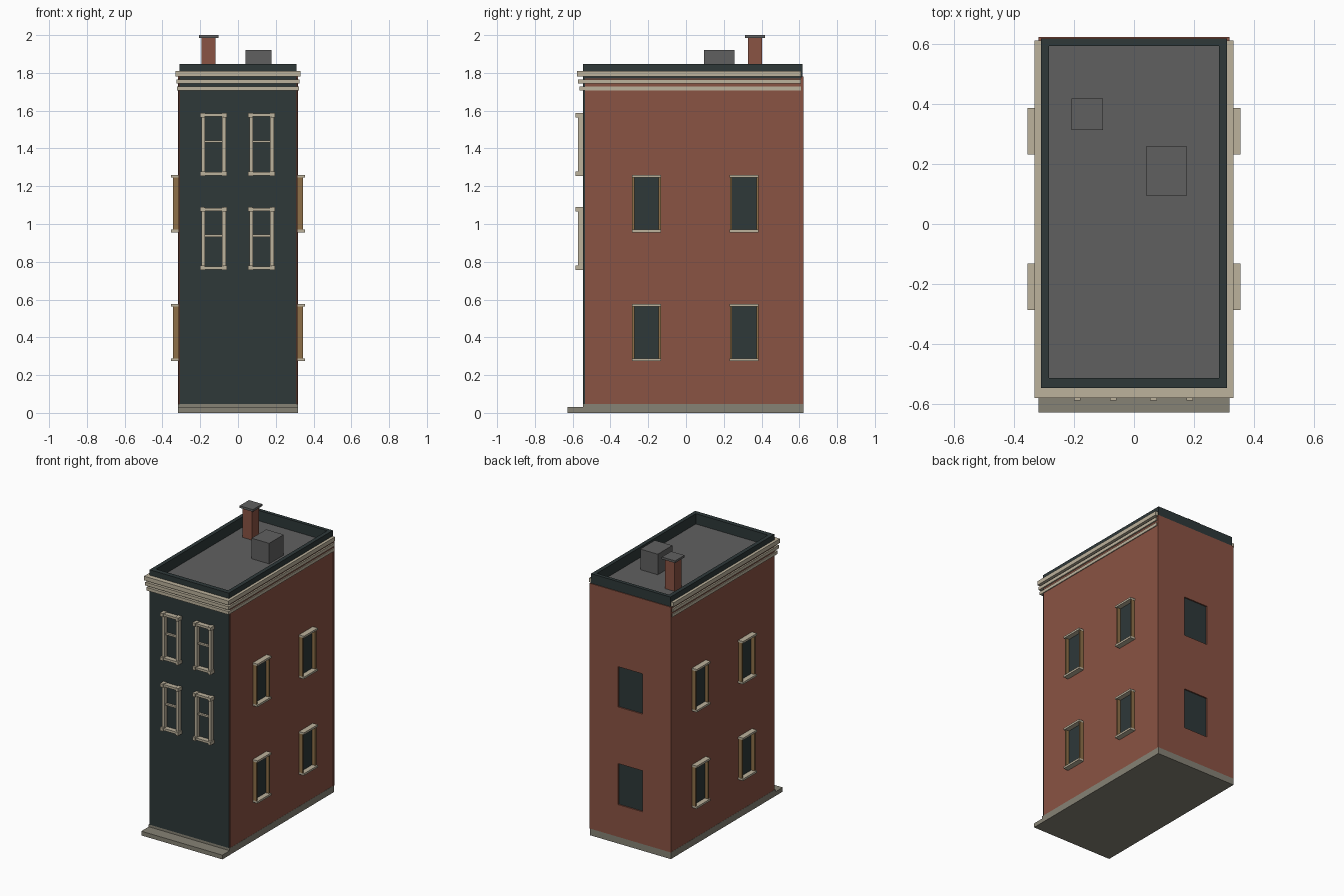
import bpy
import bmesh

if "Cube" in bpy.data.objects:
    bpy.data.objects.remove(bpy.data.objects["Cube"])


def material(name, rgb):
    """Flat material from 0-255 display values."""
    def lin(c):
        c /= 255
        return c / 12.92 if c <= 0.04045 else ((c + 0.055) / 1.055) ** 2.4
    col = [lin(c) for c in rgb] + [1]
    m = bpy.data.materials.new(name)
    m.use_nodes = True
    m.diffuse_color = col
    m.node_tree.nodes["Principled BSDF"].inputs["Base Color"].default_value = col
    return m


BRICK = material("brick", (138, 83, 67))
DARK = material("dark slate", (46, 56, 57))
CREAM = material("cream trim", (188, 178, 156))
TAN = material("tan jamb", (142, 112, 72))
STONE = material("stone", (134, 130, 117))
ROOF = material("roof grey", (96, 96, 96))


def boxes(name, mat, *spans):
    """One object made of boxes, each given as x, y and z ranges."""
    bm = bmesh.new()
    for span in spans:
        vs = bmesh.ops.create_cube(bm, size=1)["verts"]
        for v in vs:
            v.co = [(a + b) / 2 + c * abs(b - a) for (a, b), c in zip(span, v.co)]
    me = bpy.data.meshes.new(name)
    bm.to_mesh(me)
    bm.free()
    me.materials.append(mat)
    ob = bpy.data.objects.new(name, me)
    bpy.context.collection.objects.link(ob)
    return ob


def around(c, half):
    return (c - half, c + half)


FRONT, BACK, SIDE = -0.535, 0.61, 0.316
WALL_TOP = 1.77

# Foundation and front step
boxes("foundation", STONE, ((-0.317, 0.317), (-0.545, 0.622), (0, 0.047)))
boxes("front_step", STONE, ((-0.317, 0.317), (-0.627, -0.54), (0, 0.03)))

# Main walls and dark front
boxes("brick_walls", BRICK, ((-SIDE, SIDE), (FRONT, BACK), (0.047, WALL_TOP)))
boxes("front_facade", DARK, ((-0.31, 0.31), (-0.545, FRONT), (0.047, WALL_TOP)))

# Back wall panel with two window openings
rows = [(0.275, 0.565), (0.965, 1.25)]
PANEL = (BACK, 0.622)
OPEN = 0.095
edges = [0.047, *rows[0], *rows[1], 1.78]
panel = [((s * OPEN, s * 0.318), PANEL, (0.047, 1.78)) for s in (-1, 1)]
panel += [((-OPEN, OPEN), PANEL, (edges[i], edges[i + 1])) for i in (0, 2, 4)]
boxes("back_wall", BRICK, *panel)
boxes("back_panes", DARK, *[((-OPEN, OPEN), (BACK, 0.613), r) for r in rows])

# Roof deck and parapet
boxes("roof_deck", ROOF, ((-0.29, 0.29), (-0.52, 0.6), (1.75, 1.775)))
RIM = (WALL_TOP, 1.848)
boxes("parapet", DARK,
      ((-0.31, -0.282), (-0.545, 0.617), RIM),
      ((0.282, 0.31), (-0.545, 0.617), RIM),
      ((-0.282, 0.282), (-0.545, -0.512), RIM),
      ((-0.282, 0.282), (0.592, 0.617), RIM))

# Cornice: three bands stepping outwards on the front and both sides
for i, z in enumerate([(1.706, 1.728), (1.743, 1.766), (1.781, 1.81)]):
    out = 0.322 + 0.004 * i
    boxes(f"cornice_band_{i + 1}", CREAM,
          ((-out, out), (-0.564 - 0.007 * i, FRONT), z),
          ((-out, -0.305), (FRONT, BACK), z),
          ((0.305, out), (FRONT, BACK), z))

# Chimney and roof vent
boxes("chimney", BRICK, ((-0.193, -0.118), (0.327, 0.403), (WALL_TOP, 1.985)))
boxes("chimney_cap", ROOF, ((-0.207, -0.103), (0.313, 0.418), (1.985, 2.0)))
boxes("roof_vent", ROOF, ((0.04, 0.177), (0.095, 0.258), (WALL_TOP, 1.92)))


def front_window(name, x, z0, z1):
    """Sash window surround with end blocks on head and sill."""
    y0 = -0.545
    parts = [(around(x + s * 0.055, 0.01), (-0.572, y0), (z0, z1)) for s in (-1, 1)]
    parts.append((around(x, 0.05), (-0.56, y0), around((z0 + z1) / 2 + 0.015, 0.006)))
    for z in (z0 + 0.011, z1 - 0.012):
        parts.append((around(x, 0.068), (-0.579, y0), around(z, 0.008)))
        parts += [(around(x + s * 0.06, 0.011), (-0.586, y0), around(z, 0.012))
                  for s in (-1, 1)]
    boxes(name, CREAM, *parts)


def side_window(name, s, y, z0, z1):
    """Side window on the wall facing s: pane, jambs, head and sill."""
    wall = s * SIDE
    boxes(name + "_pane", DARK, ((wall, s * 0.319), around(y, 0.066), (z0, z1)))
    boxes(name + "_jambs", TAN,
          *[((wall, s * 0.343), around(y + t * 0.07, 0.006), (z0, z1)) for t in (-1, 1)])
    boxes(name + "_head_and_sill", CREAM,
          *[((wall, s * 0.354), around(y, 0.077), around(z, 0.007))
            for z in (z0 + 0.006, z1 - 0.006)])


# Front windows
for floor, z0, z1 in (("lower", 0.757, 1.09), ("upper", 1.255, 1.588)):
    for side, x in (("right", -0.129), ("left", 0.125)):
        front_window(f"front_window_{floor}_{side}", x, z0, z1)

# Side windows
for floor, z0, z1 in (("lower", 0.275, 0.575), ("upper", 0.957, 1.258)):
    for place, y in (("front", -0.209), ("rear", 0.308)):
        for side, s in (("right", -1), ("left", 1)):
            side_window(f"side_window_{floor}_{place}_{side}", s, y, z0, z1)
